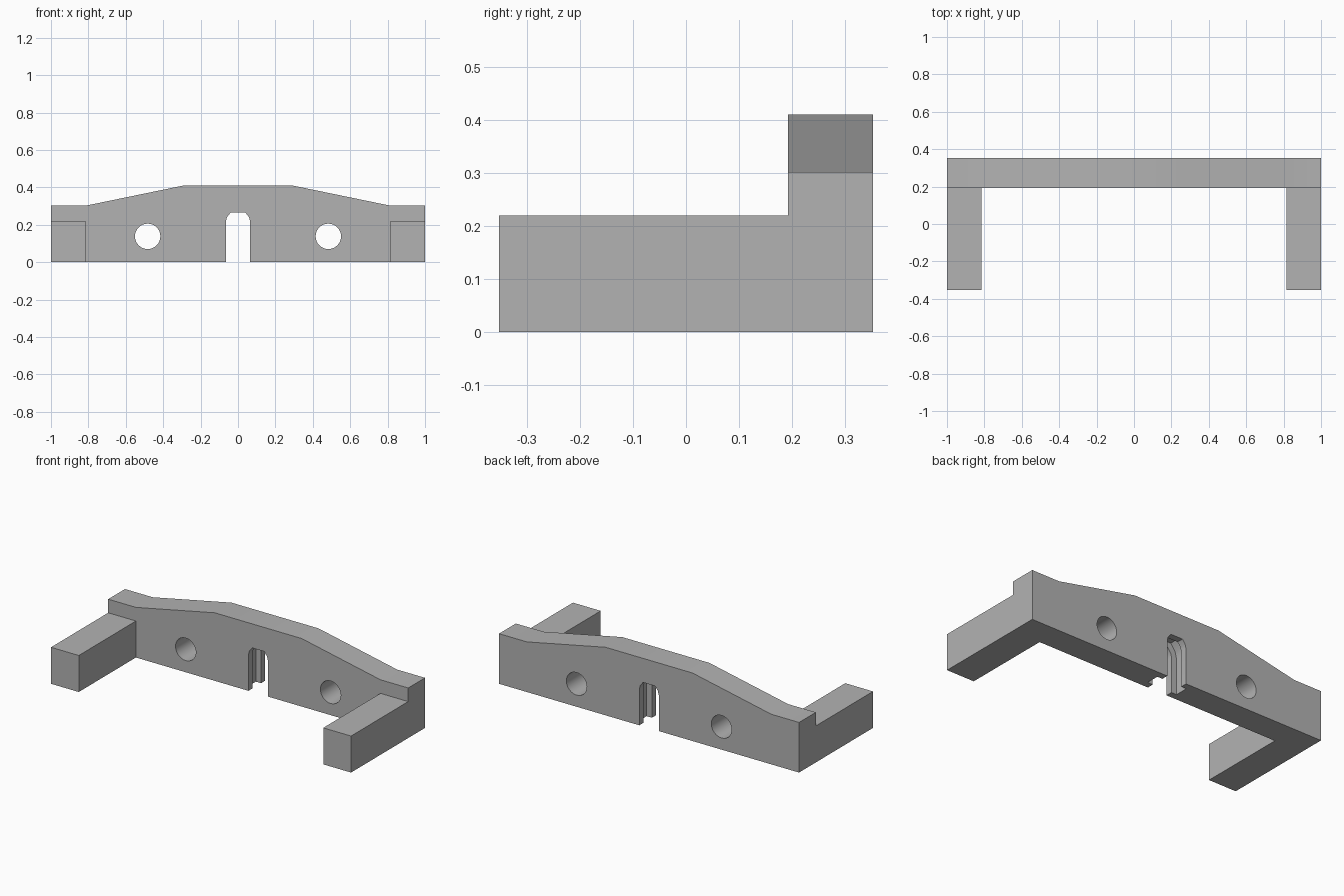
import bpy
import bmesh
import math

if "Cube" in bpy.data.objects:
    bpy.data.objects.remove(bpy.data.objects["Cube"], do_unlink=True)

# One plain grey for the whole model
grey = bpy.data.materials.new("plain grey")
grey.use_nodes = True
COLOR = (0.45, 0.45, 0.45, 1)
grey.diffuse_color = COLOR
grey.node_tree.nodes["Principled BSDF"].inputs["Base Color"].default_value = COLOR

BACK, WALL_FRONT, ARM_FRONT = 0.352, 0.192, -0.352


def prism(name, profile, y0, y1):
    """Extrude an (x, z) outline from y0 to y1."""
    bm = bmesh.new()
    face = bm.faces.new([bm.verts.new((x, y0, z)) for x, z in profile])
    new = bmesh.ops.extrude_face_region(bm, geom=[face])["geom"]
    verts = [v for v in new if isinstance(v, bmesh.types.BMVert)]
    bmesh.ops.translate(bm, verts=verts, vec=(0, y1 - y0, 0))
    bmesh.ops.recalc_face_normals(bm, faces=bm.faces)
    mesh = bpy.data.meshes.new(name)
    bm.to_mesh(mesh)
    bm.free()
    mesh.materials.append(grey)
    obj = bpy.data.objects.new(name, mesh)
    bpy.context.collection.objects.link(obj)
    return obj


def mirrored(half):
    """Complete a right-half outline with its mirror image."""
    return half + [(-x, z) for x, z in reversed(half)]


def activate(obj):
    bpy.ops.object.select_all(action='DESELECT')
    obj.select_set(True)
    bpy.context.view_layer.objects.active = obj


def cut(target, cutter):
    mod = target.modifiers.new("cut", 'BOOLEAN')
    mod.operation = 'DIFFERENCE'
    mod.solver = 'EXACT'
    mod.object = cutter
    activate(target)
    bpy.ops.object.modifier_apply(modifier=mod.name)
    bpy.data.objects.remove(cutter, do_unlink=True)


# Back wall with a raised middle
wall = prism("back_wall", mirrored([(1, 0), (1, 0.302), (0.815, 0.302), (0.29, 0.41)]),
             WALL_FRONT, BACK)

# Arched slot, with a wider groove in the middle of the wall thickness
slot = [(0.065, -0.1), (0.065, 0.215), (0.059, 0.24), (0.04, 0.265)]
groove = [(0.1, -0.1), (0.1, 0.22), (0.09, 0.26), (0.06, 0.3)]
cut(wall, prism("slot_cutter", mirrored(slot), WALL_FRONT - 0.1, BACK + 0.1))
cut(wall, prism("groove_cutter", mirrored(groove), WALL_FRONT + 0.04, BACK - 0.04))

# Round holes
for side in (-1, 1):
    ring = [(side * 0.483 + 0.068 * math.cos(a), 0.138 + 0.068 * math.sin(a))
            for a in (math.tau * i / 32 for i in range(32))]
    cut(wall, prism("hole_cutter", ring, WALL_FRONT - 0.1, BACK + 0.1))

activate(wall)
bpy.ops.object.shade_smooth_by_angle(angle=math.radians(30))

# Arms reaching forward from both ends
for side, name in ((1, "left_arm"), (-1, "right_arm")):
    outline = [(side * x, z) for x, z in ((0.815, 0), (1, 0), (1, 0.22), (0.815, 0.22))]
    prism(name, outline, ARM_FRONT, WALL_FRONT)
